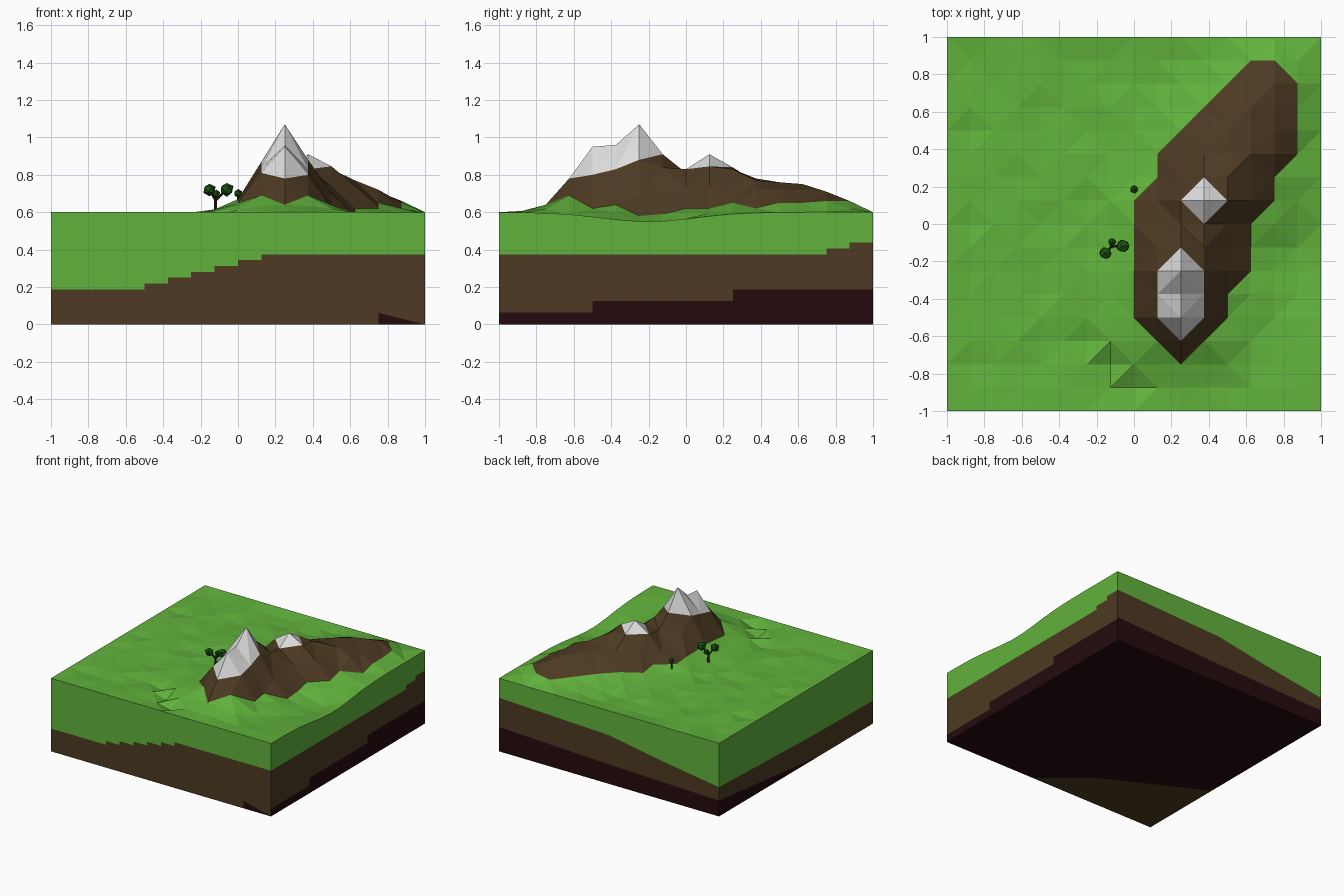
import bpy, bmesh, math, random
from mathutils import Vector

if "Cube" in bpy.data.objects:
    bpy.data.objects.remove(bpy.data.objects["Cube"])

random.seed(4)
S = 0.125          # terrain grid spacing, grid index runs -8..8


def mat(name, *rgb):
    m = bpy.data.materials.new(name)
    m.diffuse_color = (*rgb, 1)
    m.use_nodes = True
    m.node_tree.nodes["Principled BSDF"].inputs["Base Color"].default_value = m.diffuse_color
    return m


GRASS = mat("grass", 0.12, 0.45, 0.045)
ROCK = mat("rock_brown", 0.074, 0.042, 0.016)
DEEP = mat("deep_earth", 0.018, 0.003, 0.004)
SNOW = mat("snow", 0.72, 0.72, 0.72)
LEAF = mat("leaf", 0.012, 0.085, 0.006)
BARK = mat("bark", 0.035, 0.014, 0.007)


def finish(name, bm, mats):
    me = bpy.data.meshes.new(name)
    bm.to_mesh(me)
    bm.free()
    for m in mats:
        me.materials.append(m)
    ob = bpy.data.objects.new(name, me)
    bpy.context.collection.objects.link(ob)
    return ob


# Mountain ridge: row index -> (first column, heights)
ridge = {
    -6: (2, [.64]),
    -5: (1, [.69, .78, .69]),
    -4: (0, [.65, .81, .95, .80, .62]),
    -3: (0, [.66, .84, .96, .83, .64]),
    -2: (0, [.67, .87, 1.07, .88, .70, .58]),
    -1: (0, [.66, .78, .91, .84, .71, .59]),
    0: (0, [.66, .73, .81, .83, .74, .62]),
    1: (0, [.65, .70, .83, .91, .845, .74, .62]),
    2: (1, [.66, .75, .84, .83, .75, .65]),
    3: (1, [.64, .70, .76, .78, .77, .72, .62]),
    4: (2, [.66, .72, .76, .76, .72, .65]),
    5: (3, [.66, .72, .75, .72, .65]),
    6: (4, [.65, .69, .71, .66]),
    7: (5, [.64, .66]),
}
rock = {(c + n, j): h for j, (c, hs) in ridge.items() for n, h in enumerate(hs)}
snow = {(i, j) for j in (-2, -3, -4) for i in (1, 2, 3)} | {(2, -1), (2, -5)}
snow2 = {(3, 0), (2, 1), (3, 1), (4, 1), (3, 2)}


def meadow(i, j):
    # gentle meadow: dips on the right side, rises next to the rock
    x, y = i * S, j * S
    edge = abs(i) == 8 or abs(j) == 8
    z = 0.6 - 0.05 * math.exp(-((y + 0.2) / 0.35) ** 2) * max(0, min(1, 2 * x - 0.6))
    if not edge:
        z -= random.uniform(0, 0.018)
    if (i, j) in {(-2, -5), (-1, -6), (0, -7)}:
        z -= 0.03
    near = [rock[p] for a in (-1, 0, 1) for b in (-1, 0, 1)
            if (p := (i + a, j + b)) in rock]
    if near and not edge:
        z += 0.25 * max(0, max(near) - z)
    return z


R = range(-8, 9)
H = {(i, j): rock[i, j] if (i, j) in rock else meadow(i, j) for j in R for i in R}

# Terrain surface: each cell is split so rock and snow outlines stay crisp
bm = bmesh.new()
V = {p: bm.verts.new((p[0] * S, p[1] * S, z)) for p, z in H.items()}
for j in range(-8, 8):
    for i in range(-8, 8):
        q = [(i, j), (i + 1, j), (i + 1, j + 1), (i, j + 1)]
        odd = (i + j) % 2
        for zone in (rock, snow, snow2):
            out = [k for k in range(4) if q[k] not in zone]
            if len(out) == 1:
                odd = (out[0] + 1) % 2
        q = q[odd:] + q[:odd]
        for tri in ((q[0], q[1], q[2]), (q[0], q[2], q[3])):
            f = bm.faces.new([V[p] for p in tri])
            if all(p in snow for p in tri) or all(p in snow2 for p in tri):
                f.material_index = 2
            elif all(p in rock for p in tri):
                f.material_index = 1
finish("terrain_surface", bm, [GRASS, ROCK, SNOW])


# Side walls with three earth layers
def lerp(pts, t):
    for (a, u), (b, v) in zip(pts, pts[1:]):
        if t <= b:
            return u + (v - u) * (t - a) / (b - a)
    return pts[-1][1]


def smooth(pts):
    return lambda k, e: lerp(pts, (k + e) * S - 1)


bm = bmesh.new()


def add_face(pts, index):
    f = bm.faces.new([bm.verts.new(p) for p in pts])
    f.material_index = index
    f.normal_update()
    if f.normal.dot(f.calc_center_median() - Vector((0, 0, 0.3))) < 0:
        f.normal_flip()


def wall(place, brown, dark):
    for k in range(16):
        ends = []
        for e in (0, 1):
            i, j = place(k + e - 8)
            ends.append((i * S, j * S, [0, dark(k, e), brown(k, e), H[i, j]]))
        (x0, y0, a), (x1, y1, b) = ends
        for n in range(3):
            if a[n + 1] - a[n] + b[n + 1] - b[n] < 1e-4:
                continue
            pts = [(x0, y0, a[n]), (x1, y1, b[n])]
            if b[n + 1] - b[n] > 1e-5:
                pts.append((x1, y1, b[n + 1]))
            if a[n + 1] - a[n] > 1e-5:
                pts.append((x0, y0, a[n + 1]))
            add_face(pts, 2 - n)


wall(lambda t: (t, -8),                                            # front
     lambda k, e: 0.1875 + 0.03125 * max(0, min(6, k - 3)),
     lambda k, e: 0.03125 * (16 - k - e) if k >= 14 else 0)
wall(lambda t: (8, t),                                             # right
     lambda k, e: 0.375 + 0.03125 * max(0, k - 13),
     lambda k, e: 0.0625 * (1 + (k >= 4) + (k >= 10)))
wall(lambda t: (t, 8),                                             # back
     smooth([(-1, .24), (-.46, .32), (0, .40), (1, .44)]),
     smooth([(-1, .13), (0, .16), (1, .2)]))
wall(lambda t: (-8, t),                                            # left
     smooth([(-1, .1875), (-.2, .2), (1, .24)]),
     smooth([(-1, 0), (-.3, 0), (1, .13)]))
# Underside: brown corner, the rest deep earth
mid = [(0.15, -1, 0), (-0.23, -0.68, 0), (-1, -0.28, 0)]
add_face([(-1, -1, 0)] + mid, 1)
add_face([(1, -1, 0), (1, 1, 0), (-1, 1, 0)] + mid[::-1], 2)
finish("earth_layers", bm, [GRASS, ROCK, DEEP])


# Trees
def branch(name, a, b, r0, r1):
    a, b = Vector(a), Vector(b)
    bm = bmesh.new()
    bmesh.ops.create_cone(bm, cap_ends=True, segments=6, radius1=r0, radius2=r1,
                          depth=(b - a).length)
    ob = finish(name, bm, [BARK])
    ob.location = (a + b) / 2
    ob.rotation_euler = (b - a).to_track_quat('Z', 'Y').to_euler()


def crown(name, c, r):
    bm = bmesh.new()
    bmesh.ops.create_icosphere(bm, subdivisions=1, radius=r)
    for v in bm.verts:
        v.co *= random.uniform(0.95, 1.12)
    ob = finish(name, bm, [LEAF])
    ob.location = c


fork = (-0.12, -0.12, 0.665)
branch("large_tree_trunk", (-0.12, -0.12, 0.585), fork, 0.011, 0.008)
for n, (c, r) in enumerate([((-0.152, -0.155, 0.72), 0.033),
                            ((-0.06, -0.117, 0.722), 0.036),
                            ((-0.117, -0.097, 0.697), 0.022)]):
    branch(f"large_tree_branch_{n}", fork, c, 0.008, 0.005)
    crown(f"large_tree_crown_{n}", c, r)
branch("small_tree_trunk", (0, 0.185, 0.62), (0, 0.185, 0.70), 0.007, 0.005)
crown("small_tree_crown", (0, 0.185, 0.70), 0.023)
